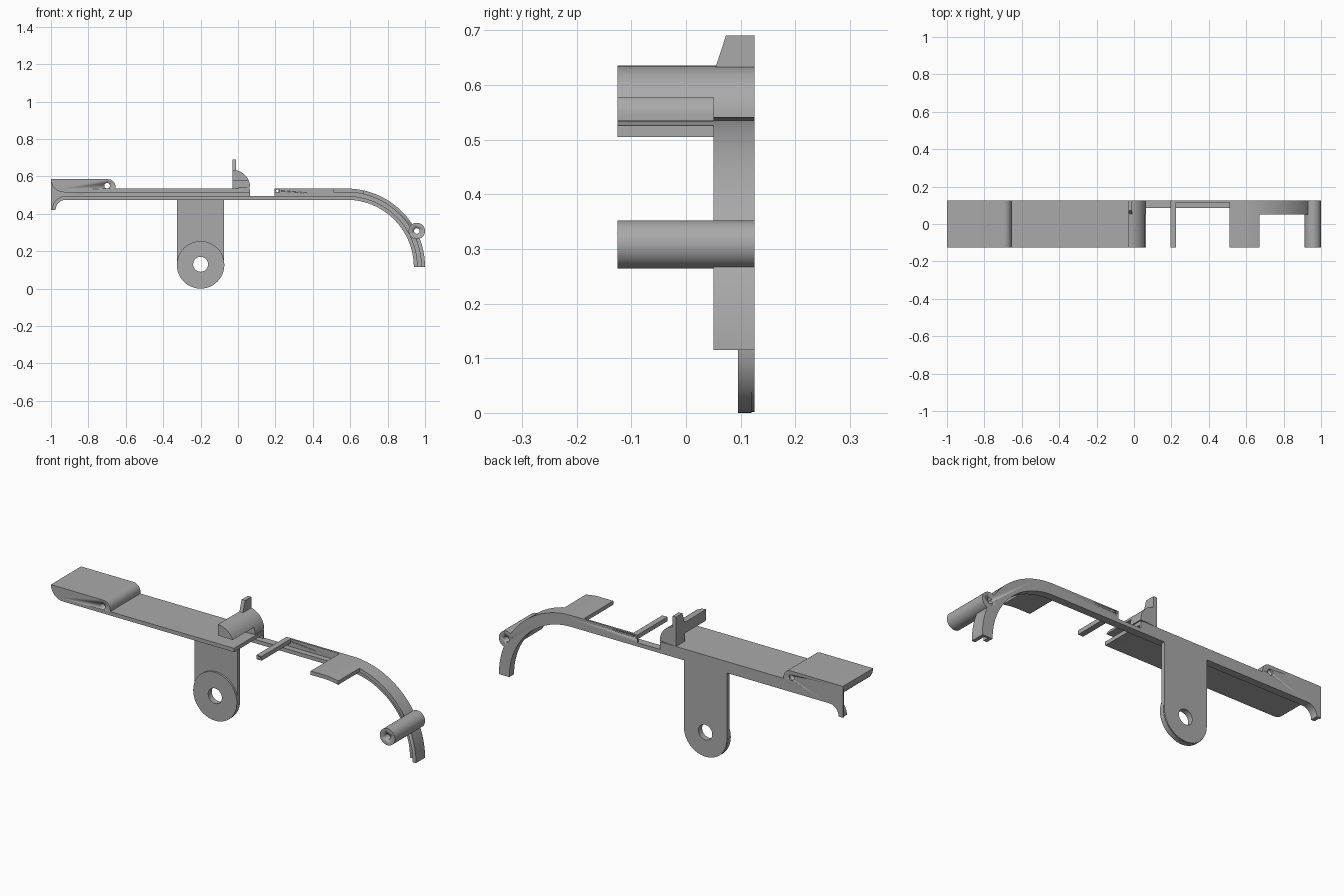
import bpy, bmesh
from math import cos, sin, radians, acos, degrees

cube = bpy.data.objects.get("Cube")
if cube:
    bpy.data.objects.remove(cube, do_unlink=True)

grey = bpy.data.materials.new("plain_grey")
grey.use_nodes = True
grey.diffuse_color = (0.4, 0.4, 0.4, 1)
grey.node_tree.nodes["Principled BSDF"].inputs["Base Color"].default_value = (0.4, 0.4, 0.4, 1)

FRONT, BACK = -0.125, 0.125
WEB, RIB, LIP = 0.115, 0.085, 0.05      # front faces of web, lower rib and upper lip
TOP, LOW = 0.535, 0.475


def arc(cx, cz, r, a, b, n=20):
    """Points on an arc from angle a to b, in degrees."""
    steps = [radians(a + (b - a) * i / n) for i in range(n + 1)]
    return [(cx + r * cos(t), cz + r * sin(t)) for t in steps]


def activate(ob):
    bpy.ops.object.select_all(action='DESELECT')
    ob.select_set(True)
    bpy.context.view_layer.objects.active = ob


def prism(name, profile, y0, y1, y1_shift=None):
    """Extrude an x-z profile from y0 to y1."""
    bm = bmesh.new()
    face = bm.faces.new([bm.verts.new((x, y0, z)) for x, z in profile])
    out = bmesh.ops.extrude_face_region(bm, geom=[face])
    moved = [v for v in out["geom"] if isinstance(v, bmesh.types.BMVert)]
    bmesh.ops.translate(bm, verts=moved, vec=(0, y1 - y0, 0))
    bmesh.ops.recalc_face_normals(bm, faces=bm.faces)
    mesh = bpy.data.meshes.new(name)
    bm.to_mesh(mesh)
    bm.free()
    mesh.materials.append(grey)
    ob = bpy.data.objects.new(name, mesh)
    bpy.context.collection.objects.link(ob)
    activate(ob)
    bpy.ops.object.shade_smooth_by_angle(angle=radians(30))
    return ob


def drill(x, z, r, *parts):
    """Cut a round hole along y through the given parts."""
    cutter = prism("drill", arc(x, z, r, 0, 345, 23), -0.3, 0.3)
    for ob in parts:
        activate(ob)
        mod = ob.modifiers.new("hole", 'BOOLEAN')
        mod.operation = 'DIFFERENCE'
        mod.solver = 'EXACT'
        mod.object = cutter
        while ob.modifiers[0] != mod:
            bpy.ops.object.modifier_move_up(modifier=mod.name)
        bpy.ops.object.modifier_apply(modifier=mod.name)
    bpy.data.objects.remove(cutter, do_unlink=True)


def bend(r, a, b, n=32):
    return arc(0.58, 0.115, r, a, b, n)


# Shared outlines: pad top, hooked underside
pad_top = [(-1, 0.585)] + arc(-0.695, 0.545, 0.04, 90, 0, 10) + [(-0.655, TOP), (0.065, TOP)]
underside = [(-1, 0.42)] + arc(-0.92, 0.42, 0.055, 180, 90, 12) + bend(0.36, 90, 0)

# Thin back web with a notch in its upper edge
web = prism("back_web", underside + bend(0.42, 0, 90)
            + [(0.195, TOP), (0.195, 0.495), (0.065, 0.495)] + pad_top[::-1], WEB, BACK)

# Lower rib, following the hook and the bend
prism("lower_rib", underside[1:] + bend(0.38, 0, 90)
      + arc(-0.92, 0.42, 0.075, 90, 180, 12), RIB, WEB)

# Upper lip around the bend, and the curved tab in front of it
lip = prism("upper_lip", [(0.51, TOP)] + bend(0.42, 90, 0) + bend(0.40, 0, 90)
            + [(0.51, 0.515)], LIP, WEB)
prism("front_tab", [(0.51, TOP)] + bend(0.42, 90, degrees(acos(0.09 / 0.42)), 8)
      + bend(0.40, degrees(acos(0.09 / 0.40)), 90, 8) + [(0.51, 0.515)], FRONT, LIP)

# Wide lever plate with the raised finger pad
plate = prism("lever_plate", pad_top + [(0.065, 0.515)]
              + arc(-0.93, 0.585, 0.07, 270, 180, 12)[:-1], FRONT, WEB)
drill(-0.7, 0.55, 0.015, web, plate)

# Cross bar beside the notch
bar = prism("cross_bar", [(0.195, 0.513), (0.225, 0.513), (0.225, TOP), (0.195, TOP)], FRONT, WEB)
drill(0.21, 0.524, 0.007, bar, web)

# Quarter-round stop: full at the back, overhanging at the front
cut = degrees(acos((0.095 ** 2 - 0.037 ** 2) ** 0.5 / 0.095))
prism("stop_back", [(-0.03, TOP)] + arc(-0.03, 0.54, 0.095, 0, 90, 16)
      + [], LIP, BACK)
prism("stop_overhang", [(-0.03, 0.577)] + arc(-0.03, 0.54, 0.095, cut, 90, 12), FRONT, LIP)

# Upright fin on the stop, sloped at the front
fin = prism("fin", [(-0.03, 0.62), (-0.01, 0.62), (-0.01, 0.69), (-0.03, 0.69)], LIP, BACK)
for v in fin.data.vertices:
    if v.co.z > 0.65 and v.co.y < 0.1:
        v.co.y = 0.073

# Mounting leg with a round boss
leg = prism("mounting_leg", [(-0.075, LOW + 0.02)] + [(-0.325, LOW + 0.02)]
            + arc(-0.2, 0.127, 0.125, 180, 360, 32), 0.105, BACK)
boss = prism("leg_boss", arc(-0.2, 0.127, 0.127, 0, 352.5, 47), 0.095, 0.12)
drill(-0.2, 0.13, 0.04, leg, boss)

# Pivot tube on the bend
tube = prism("pivot_tube", arc(0.956, 0.308, 0.044, 0, 348.75, 31), FRONT, BACK)
drill(0.956, 0.308, 0.015, tube, web, lip)
